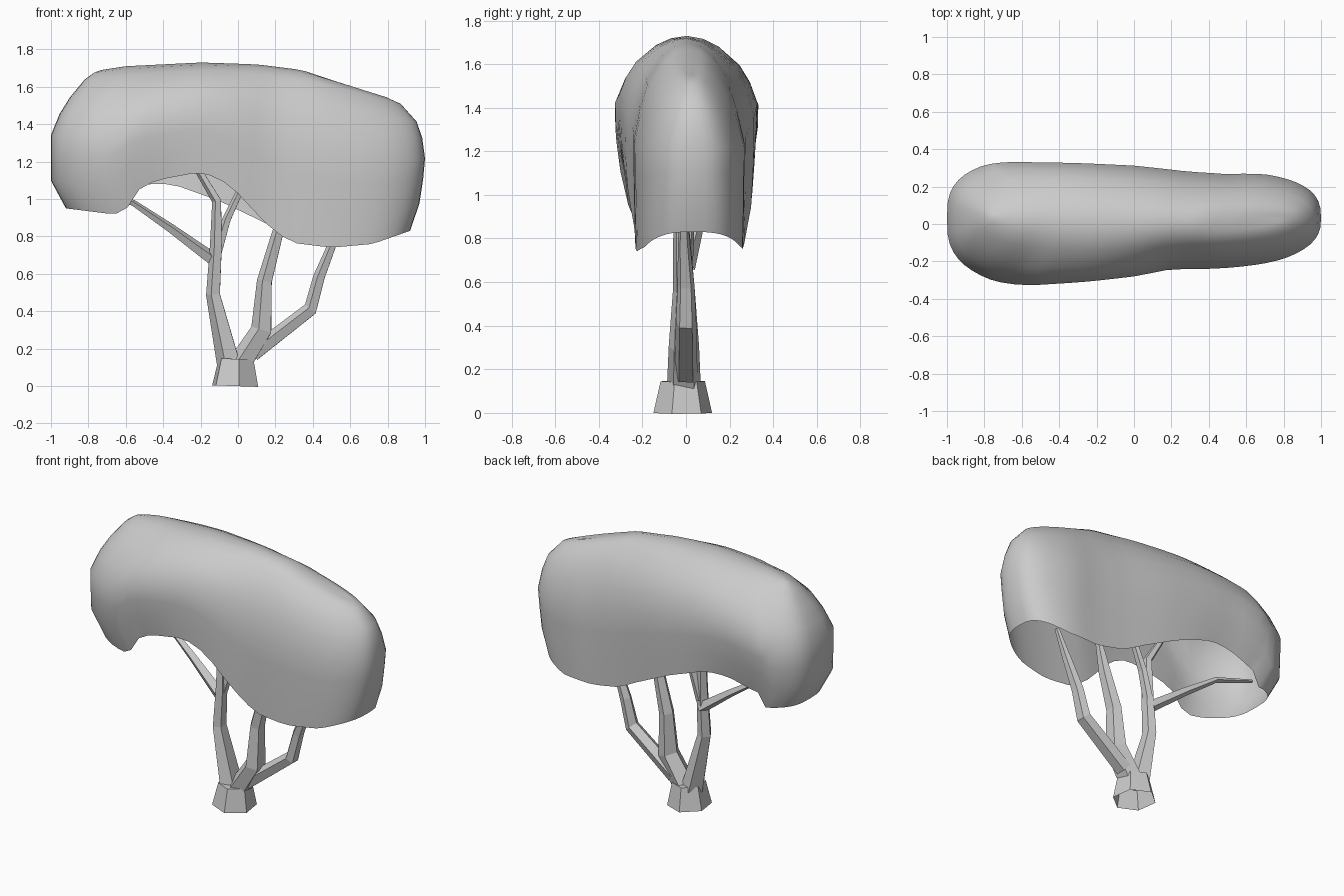
import bpy, bmesh, math
from mathutils import Vector

if "Cube" in bpy.data.objects:
    bpy.data.objects.remove(bpy.data.objects["Cube"])


def interp(table, x):
    if x <= table[0][0]:
        return table[0][1]
    for (x0, a), (x1, b) in zip(table, table[1:]):
        if x <= x1:
            return a + (b - a) * (x - x0) / (x1 - x0)
    return table[-1][1]


def finish(bm, name, smooth=False):
    bmesh.ops.remove_doubles(bm, verts=bm.verts, dist=0.0005)
    bmesh.ops.recalc_face_normals(bm, faces=bm.faces)
    mesh = bpy.data.meshes.new(name)
    bm.to_mesh(mesh)
    bm.free()
    for p in mesh.polygons:
        p.use_smooth = smooth
    ob = bpy.data.objects.new(name, mesh)
    bpy.context.collection.objects.link(ob)
    return ob


def skin(bm, rings):
    n = len(rings[0])
    for a, b in zip(rings, rings[1:]):
        for i in range(n):
            j = (i + 1) % n
            bm.faces.new((a[i], a[j], b[j], b[i]))


# Canopy: open shell of rings rising from an uneven rim to the spine
RIM_FRONT = [(-.92, .95), (-.68, .92), (-.61, .925), (-.53, 1.05), (-.44, 1.1), (-.2, 1.145),
             (-.1, 1.11), (0, 1.03), (.1, .92), (.2, .82), (.3, .765), (.5, .74), (.72, .76), (.92, .83)]
RIM_BACK = [(-.92, .95), (-.735, .93), (-.705, 1.02), (-.5, 1.08), (-.35, 1.08), (-.1, .99),
            (.15, .87), (.3, .79), (.5, .75), (.72, .76), (.92, .83)]
SPINE = [(-.73, 1.69), (-.6, 1.71), (-.2, 1.73), (.1, 1.72), (.34, 1.69), (.55, 1.62), (.72, 1.56)]
HALF_FRONT = [(-.75, .385), (-.6, .365), (-.4, .33), (0, .28), (.2, .243), (.6, .262), (.8, .275), (1, .275)]
HALF_BACK = [(-.8, .375), (-.5, .335), (0, .312), (.3, .28), (.5, .275), (.7, .3), (1, .31)]
RIM_WIDTH = [(-.7, .8), (-.2, .95), (.5, .97)]
# height fraction, left x, right x, width fraction, plan roundness
LEVELS = [(0, -.92, .92, 0, 3.2), (.2, -1, .97, .6, 3.1), (.38, -1, .99, .95, 3), (.53, -1, 1, 1, 3),
          (.68, -.955, .985, .9, 2.8), (.8, -.9, .955, .76, 2.7), (.93, -.82, .87, .46, 2.6),
          (.98, -.77, .79, .24, 2.5), (1, -.73, .72, 0, 2.5)]
N = 72
bm = bmesh.new()
rings = []
for t, xl, xr, wide, n0 in LEVELS:
    ring = []
    for i in range(N):
        a = 2 * math.pi * i / N
        u = math.cos(a)
        n = n0 - .3 if u > 0 else n0
        x = xl + (xr - xl) * (u + 1) / 2
        front = math.sin(a) < 0
        rim = interp(RIM_FRONT if front else RIM_BACK, .92 * u)
        top = interp(SPINE, -.005 + .725 * u)
        half = interp(HALF_FRONT if front else HALF_BACK, x)
        if t < .5:
            r = interp(RIM_WIDTH, x)
            wide_here = r + (1 - r) * wide
        else:
            wide_here = wide
        y = half * wide_here * max(0, 1 - abs(u) ** n) ** (1 / n)
        ring.append(bm.verts.new((x, (-y if front else y) + .03 * u * u, rim + (top - rim) * t)))
    rings.append(ring)
skin(bm, rings)
finish(bm, "canopy", True)


# Trunk and branches: low-sided tapered tubes along paths of (x, y, z, radius)
def tube(name, path, sides=5, turn=0.3, deep=1.2):
    bm = bmesh.new()
    pts = [Vector(p[:3]) for p in path]
    rings = []
    for k, p in enumerate(path):
        d = (pts[min(k + 1, len(pts) - 1)] - pts[max(k - 1, 0)]).normalized()
        side = Vector((0, 1, 0))
        side = (side - d * side.dot(d)).normalized()
        other = d.cross(side)
        rings.append([bm.verts.new(pts[k] + p[3] * (deep * math.cos(turn + 2 * math.pi * i / sides) * side
                      + math.sin(turn + 2 * math.pi * i / sides) * other)) for i in range(sides)])
    skin(bm, rings)
    bm.faces.new(rings[-1])
    finish(bm, name)


tube("trunk_base", [(-.015, -.015, 0, .132), (-.01, -.015, .145, .1)], 6, 0.15, 1.03)
tube("main_branch", [(-.045, -.01, .12, .068), (-.13, -.01, .49, .041), (-.115, -.01, .75, .035),
                     (-.112, -.01, .99, .027), (-.22, -.01, 1.17, .02), (-.28, -.01, 1.28, .01)])
tube("main_branch_fork", [(-.11, 0, .72, .03), (-.06, .01, .89, .025), (.01, .02, 1.04, .02), (.06, .02, 1.18, .012)])
tube("left_branch", [(-.12, 0, .67, .036), (-.36, .05, .845, .025), (-.56, .09, .98, .017), (-.79, .15, 1.03, .01)], 4)
tube("middle_branch", [(.01, -.01, .11, .068), (.13, -.01, .3, .061), (.145, -.01, .56, .044),
                       (.21, -.02, .8, .034), (.26, -.02, 1.0, .018)])
tube("right_branch", [(.08, 0, .17, .046), (.39, .0, .41, .041), (.435, .0, .58, .034),
                      (.515, -.01, .78, .024), (.59, -.01, .95, .013)])
